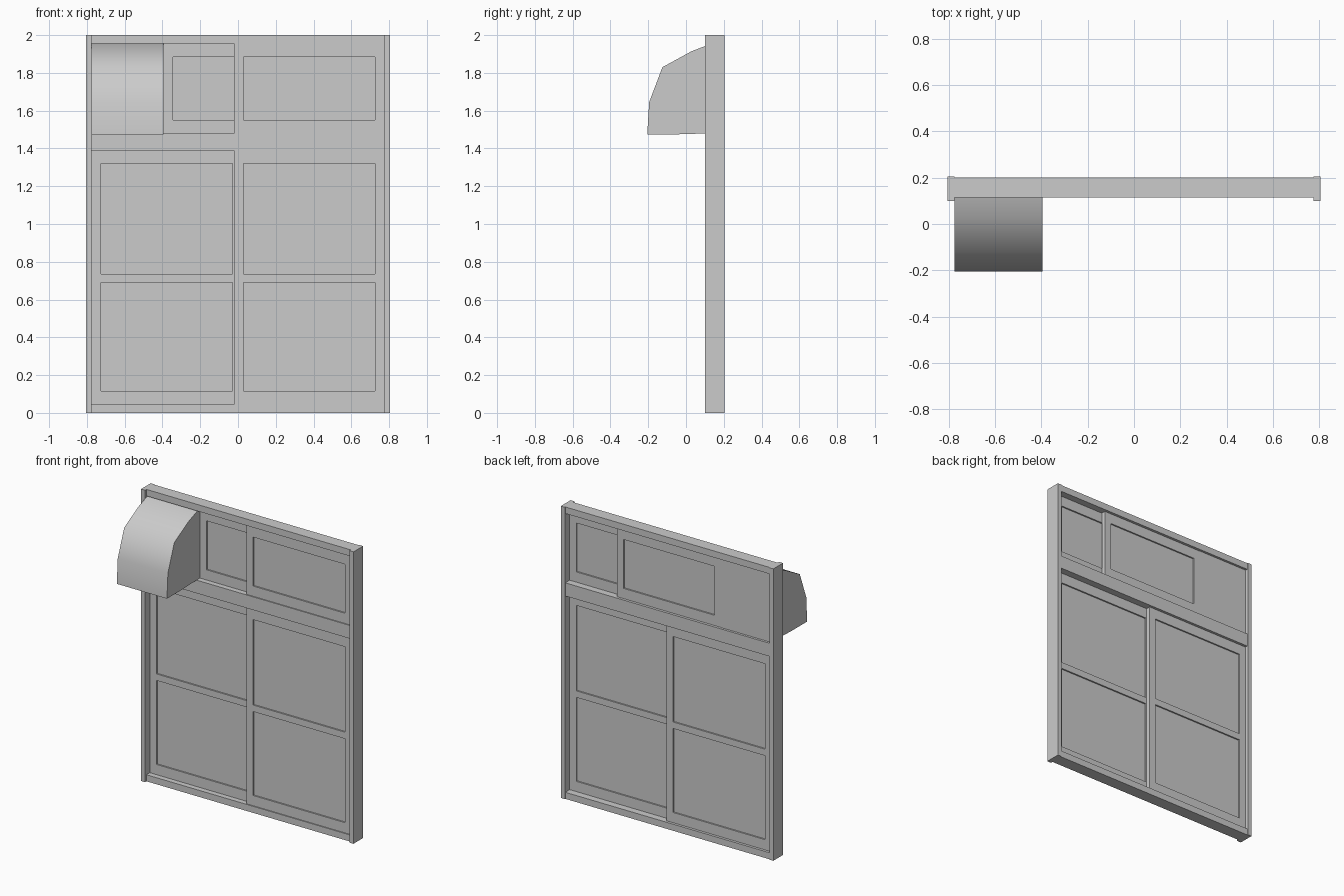
import bpy
import bmesh

cube = bpy.data.objects.get("Cube")
if cube:
    bpy.data.objects.remove(cube, do_unlink=True)

grey = bpy.data.materials.new("plain grey")
grey.use_nodes = True
grey.diffuse_color = (0.6, 0.6, 0.6, 1)
grey.node_tree.nodes["Principled BSDF"].inputs["Base Color"].default_value = (0.6, 0.6, 0.6, 1)


def finish(name, bm):
    bmesh.ops.recalc_face_normals(bm, faces=bm.faces)
    mesh = bpy.data.meshes.new(name)
    bm.to_mesh(mesh)
    bm.free()
    mesh.materials.append(grey)
    ob = bpy.data.objects.new(name, mesh)
    bpy.context.collection.objects.link(ob)
    return ob


def box(name, x, y, z):
    """Box from (low, high) pairs on each axis."""
    bm = bmesh.new()
    bmesh.ops.create_cube(bm, size=1)
    for v in bm.verts:
        v.co = [r[0] if c < 0 else r[1] for c, r in zip(v.co, (x, y, z))]
    return finish(name, bm)


STILE = 0.05
SIDE = 0.775
FRONT, MID, BACK = 0.122, 0.152, 0.182


def sash(name, x, y, z, rail, bar=None):
    """Stiles, rails, an optional glazing bar and a recessed pane."""
    x0, x1 = x
    z0, z1 = z
    box(name + "_stile_right", (x0, x0 + STILE), y, z)
    box(name + "_stile_left", (x1 - STILE, x1), y, z)
    inner = (x0 + STILE, x1 - STILE)
    box(name + "_rail_bottom", inner, y, (z0, z0 + rail))
    box(name + "_rail_top", inner, y, (z1 - rail, z1))
    if bar:
        box(name + "_glazing_bar", inner, y, bar)
    box(name + "_pane", inner, (y[0] + 0.01, y[1] - 0.01), (z0 + rail, z1 - rail))


# Outer frame
for side, s in (("left", 1), ("right", -1)):
    box("jamb_" + side, sorted((s * SIDE, s * 0.805)), (0.1, 0.205), (0, 2))
for name, z in (("sill", (0, 0.045)), ("transom", (1.39, 1.48)), ("head", (1.955, 2))):
    box(name, (-SIDE, SIDE), (0.115, 0.2), z)

# Sliding sashes, the left one in front of the right one
lower, upper = (0.045, 1.39), (1.48, 1.955)
sash("lower_front_sash", (-0.022, SIDE), (FRONT, MID), lower, 0.07, (0.69, 0.735))
sash("lower_back_sash", (-SIDE, 0.022), (MID, BACK), lower, 0.07, (0.69, 0.735))
sash("upper_front_sash", (-0.022, SIDE), (FRONT, MID), upper, 0.07)
sash("upper_back_sash", (-0.395, 0.395), (MID, BACK), upper, 0.07)

# Blank panel that carries the vent hood
box("vent_panel", (-SIDE, -0.395), (MID, BACK + 0.002), upper)

# Curved vent hood, a side profile drawn out along x
profile = [(MID, 1.955), (0.115, 1.947), (0.03, 1.915), (-0.125, 1.83),
           (-0.195, 1.645), (-0.205, 1.475), (-0.04, 1.475), (MID, 1.481)]
bm = bmesh.new()
face = bm.faces.new([bm.verts.new((-SIDE, y, z)) for y, z in profile])
out = bmesh.ops.extrude_face_region(bm, geom=[face])
new_verts = [g for g in out["geom"] if isinstance(g, bmesh.types.BMVert)]
bmesh.ops.translate(bm, verts=new_verts, vec=(SIDE - 0.395, 0, 0))
hood = finish("vent_hood", bm)
bpy.context.view_layer.objects.active = hood
hood.select_set(True)
bpy.ops.object.shade_smooth_by_angle(angle=0.9)
